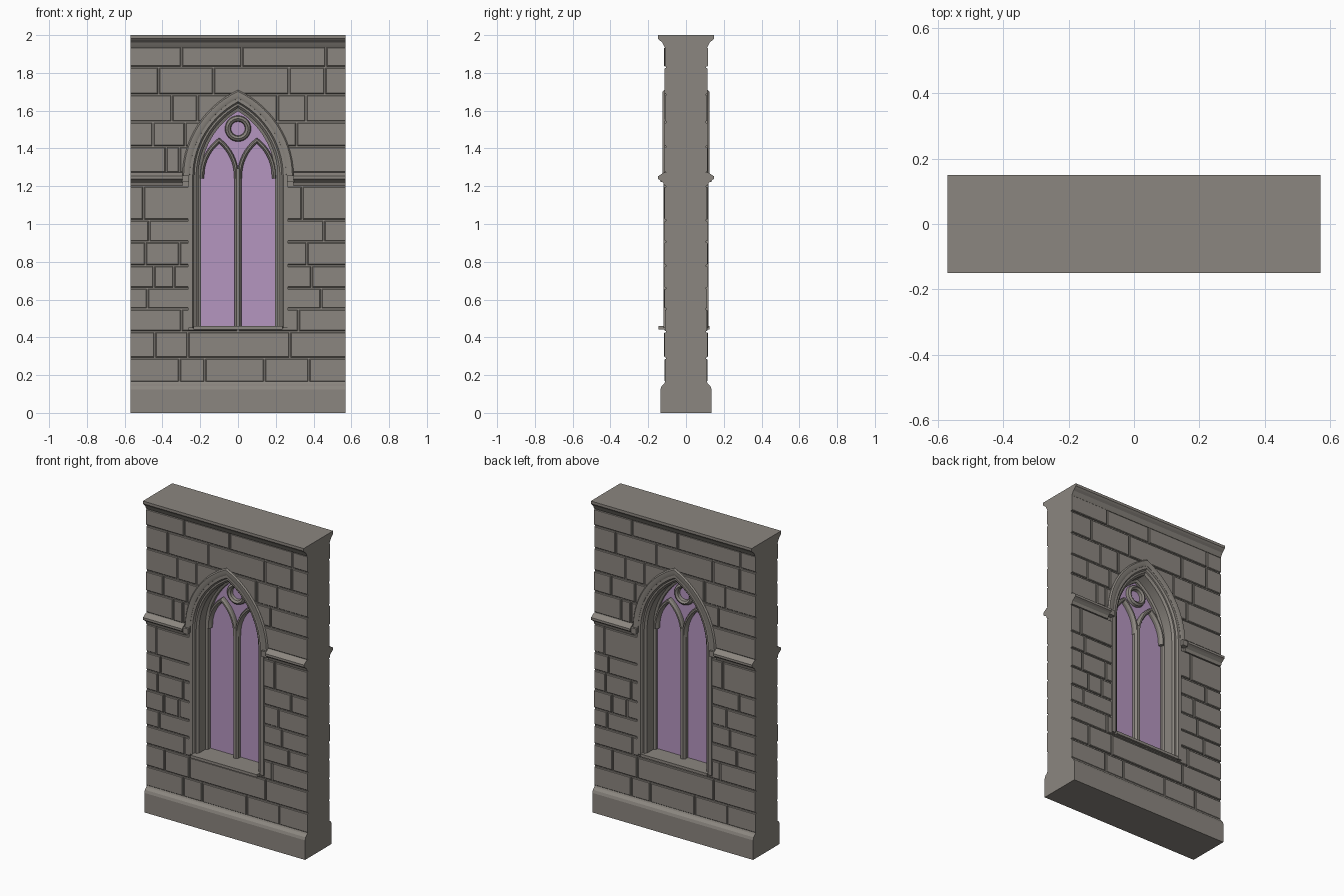
import bpy
import bmesh
import math
import random
from mathutils import Vector

random.seed(4)
cube = bpy.data.objects.get("Cube")
if cube:
    bpy.data.objects.remove(cube, do_unlink=True)


def material(name, rgb):
    m = bpy.data.materials.new(name)
    m.use_nodes = True
    m.diffuse_color = (*rgb, 1)
    bsdf = m.node_tree.nodes["Principled BSDF"]
    bsdf.inputs["Base Color"].default_value = (*rgb, 1)
    bsdf.inputs["Roughness"].default_value = 0.8
    return m


STONE = material("grey_stone", (0.26, 0.24, 0.215))
GLASS = material("violet_glass", (0.46, 0.305, 0.525))
HALF = 0.57
WALL = 0.105
SPRING = 1.25
SILL = 0.46
CURVE = 0.21


def finish(name, bm, mat=STONE):
    bmesh.ops.recalc_face_normals(bm, faces=bm.faces[:])
    mesh = bpy.data.meshes.new(name)
    bm.to_mesh(mesh)
    bm.free()
    mesh.materials.append(mat)
    ob = bpy.data.objects.new(name, mesh)
    bpy.context.collection.objects.link(ob)
    return ob


def prism(name, points, offset, mat=STONE):
    """Extrude a flat outline along an offset vector."""
    bm = bmesh.new()
    face = bm.faces.new([bm.verts.new(p) for p in points])
    new = bmesh.ops.extrude_face_region(bm, geom=[face])["geom"]
    moved = [v for v in new if isinstance(v, bmesh.types.BMVert)]
    bmesh.ops.translate(bm, verts=moved, vec=Vector(offset))
    return finish(name, bm, mat)


def box(name, x0, x1, y0, y1, z0, z1):
    return prism(name, [(x0, y0, z0), (x1, y0, z0), (x1, y1, z0), (x0, y1, z0)],
                 (0, 0, z1 - z0))


def moulding(name, profile, x0, x1):
    """Run a (depth, height) profile along x."""
    return prism(name, [(x0, y, z) for y, z in profile], (x1 - x0, 0, 0))


def arch(w, bottom, spring=SPRING, curve=CURVE, cx=0.0, steps=14):
    """Pointed arch outline from right foot over the apex to left foot."""
    r = w + curve
    top = math.acos(curve / r)
    half = [(w, bottom)]
    for i in range(steps + 1):
        a = top * i / steps
        half.append((r * math.cos(a) - curve, spring + r * math.sin(a)))
    left = [(-x, z) for x, z in reversed(half[:-1])]
    return [(cx + x, z) for x, z in half + left]


def arch_prism(name, w, bottom, y0, y1, mat=STONE):
    return prism(name, [(x, y0, z) for x, z in arch(w, bottom)], (0, y1 - y0, 0), mat)


def arch_sweep(name, profile, bottom, **kw):
    """Sweep a closed (half width, depth) profile along a pointed arch."""
    bm = bmesh.new()
    rails = [[bm.verts.new((x, y, z)) for x, z in arch(w, bottom, **kw)]
             for w, y in profile]
    for a, b in zip(rails, rails[1:] + rails[:1]):
        for i in range(len(a) - 1):
            bm.faces.new((a[i], a[i + 1], b[i + 1], b[i]))
    for end in (0, -1):
        bm.faces.new([r[end] for r in rails])
    return smooth(finish(name, bm))


def activate(ob):
    bpy.ops.object.select_all(action="DESELECT")
    ob.select_set(True)
    bpy.context.view_layer.objects.active = ob


def smooth(ob):
    activate(ob)
    bpy.ops.object.shade_smooth_by_angle(angle=math.radians(25))
    return ob


def cut_opening(ob, w, bottom):
    cutter = arch_prism("opening_cutter", w, bottom, -0.3, 0.3)
    cutter.hide_render = True
    mod = ob.modifiers.new("opening", "BOOLEAN")
    mod.operation = "DIFFERENCE"
    mod.solver = "EXACT"
    mod.object = cutter
    activate(ob)
    bpy.ops.object.modifier_apply(modifier=mod.name)
    bpy.data.objects.remove(cutter, do_unlink=True)


def add_stone(bm, x0, x1, z0, z1):
    """One block with a slightly bevelled face; wall ends stay square."""
    gap, bev = 0.004, 0.004
    y = -random.uniform(0.111, 0.116)
    ga, gb = (0 if abs(x) == HALF else 1 for x in (x0, x1))
    rings = []
    for depth, g in ((-0.1, gap), (y + bev, gap), (y, gap + bev)):
        xa, xb, za, zb = x0 + g * ga, x1 - g * gb, z0 + g, z1 - g
        rings.append([bm.verts.new((x, depth, z)) for x, z in
                      ((xa, za), (xb, za), (xb, zb), (xa, zb))])
    for a, b in zip(rings, rings[1:]):
        for i in range(4):
            j = (i + 1) % 4
            bm.faces.new((a[i], a[j], b[j], b[i]))
    bm.faces.new(rings[0])
    bm.faces.new(rings[-1])


# Wall core with its pointed opening
wall = box("wall_core", -HALF, HALF, -WALL, WALL, 0, 2)
cut_opening(wall, 0.25, 0.45)

# Stone courses: bottom, top, joints between blocks
courses = [
    (0.16, 0.29, (-0.31, -0.175, 0.14, 0.375)),
    (0.29, 0.43, (-0.44, -0.265, 0.275)),
    (0.43, 0.55, (-0.3, 0, 0.32)),
    (0.55, 0.66, (-0.48, 0, 0.44)),
    (0.66, 0.78, (-0.445, -0.34, 0, 0.39)),
    (0.78, 0.905, (-0.49, -0.31, 0, 0.365)),
    (0.905, 1.02, (-0.47, 0, 0.455)),
    (1.02, 1.2, (-0.5, 0, 0.34)),
    (1.27, 1.41, (-0.38, -0.31, 0)),
    (1.41, 1.54, (-0.45, -0.28, 0, 0.31)),
    (1.54, 1.685, (-0.35, -0.215, 0.21, 0.36)),
    (1.685, 1.83, (-0.42, -0.13, 0.27, 0.46)),
    (1.83, 1.94, (-0.3, 0.02, 0.465)),
]
bm = bmesh.new()
for z0, z1, joints in courses:
    xs = [-HALF, *joints, HALF]
    for x0, x1 in zip(xs, xs[1:]):
        add_stone(bm, x0, x1, z0, z1)
stones = finish("stone_blocks", bm)
cut_opening(stones, 0.262, 0.44)
faces = [stones]

# Plinth, cornice and string course
faces.append(moulding("plinth", [(0, 0), (-0.135, 0), (-0.135, 0.125), (-0.129, 0.142),
                                 (-0.115, 0.155), (-0.11, 0.165), (0, 0.165)], -HALF, HALF))
faces.append(moulding("cornice", [(0, 2), (-0.149, 2), (-0.149, 1.983), (-0.14, 1.973),
                                  (-0.127, 1.962), (-0.118, 1.945), (-0.112, 1.935),
                                  (0, 1.935)], -HALF, HALF))
string = [(-0.09, 1.2), (-0.114, 1.2), (-0.12, 1.218), (-0.134, 1.23), (-0.147, 1.238),
          (-0.147, 1.253), (-0.118, 1.272), (-0.09, 1.272)]
for side, x0, x1 in (("right", -HALF, -0.295), ("left", 0.295, HALF)):
    faces.append(moulding("string_course_" + side, string, x0, x1))

# Window surround and hood moulding
faces.append(arch_sweep("window_surround", [
    (0.265, 0.01), (0.265, -0.118), (0.24, -0.118), (0.232, -0.106), (0.222, -0.106),
    (0.21, -0.094), (0.21, -0.03), (0.196, -0.024), (0.196, 0.01)], SILL - 0.01))
faces.append(arch_sweep("hood_moulding", [
    (0.295, -0.09), (0.295, -0.115), (0.288, -0.124), (0.268, -0.124),
    (0.256, -0.119), (0.25, -0.09)], 1.23))
for side, x in (("right", -0.278), ("left", 0.278)):
    faces.append(box("hood_stop_" + side, x - 0.018, x + 0.018, -0.136, -0.09, 1.222, 1.258))

# Back face repeats the front, turned half way round
for ob in faces:
    back = ob.copy()
    back.name = "back_" + ob.name
    back.rotation_euler.z = math.pi
    bpy.context.collection.objects.link(back)

# Sill, glass and mullion
box("window_sill", -0.235, 0.235, -0.145, 0.125, 0.442, SILL)
arch_prism("window_glass", 0.205, SILL - 0.01, 0, 0.008, GLASS)
section = [(0.019, -0.02), (0.019, 0.028), (0.009, 0.042), (-0.009, 0.042),
           (-0.019, 0.028), (-0.019, -0.02), (-0.009, -0.034), (0.009, -0.034)]
prism("mullion", [(x, y, SILL - 0.005) for x, y in section], (0, 0, 0.84))

# Tracery: two small arches and a ring
for side, cx in (("right", -0.1), ("left", 0.1)):
    arch_sweep("tracery_arch_" + side, [
        (0.103, -0.02), (0.097, -0.032), (0.088, -0.032), (0.079, -0.018),
        (0.079, 0.026), (0.088, 0.04), (0.097, 0.04), (0.103, 0.028)],
        1.24, spring=1.255, curve=0.145, cx=cx, steps=10)
bpy.ops.mesh.primitive_torus_add(major_radius=0.053, minor_radius=0.017, major_segments=32,
                                 minor_segments=8, location=(0, 0.004, 1.505),
                                 rotation=(math.pi / 2, 0, 0))
ring = bpy.context.object
ring.name = "tracery_ring"
ring.scale.z = 1.8
ring.data.materials.append(STONE)
smooth(ring)
